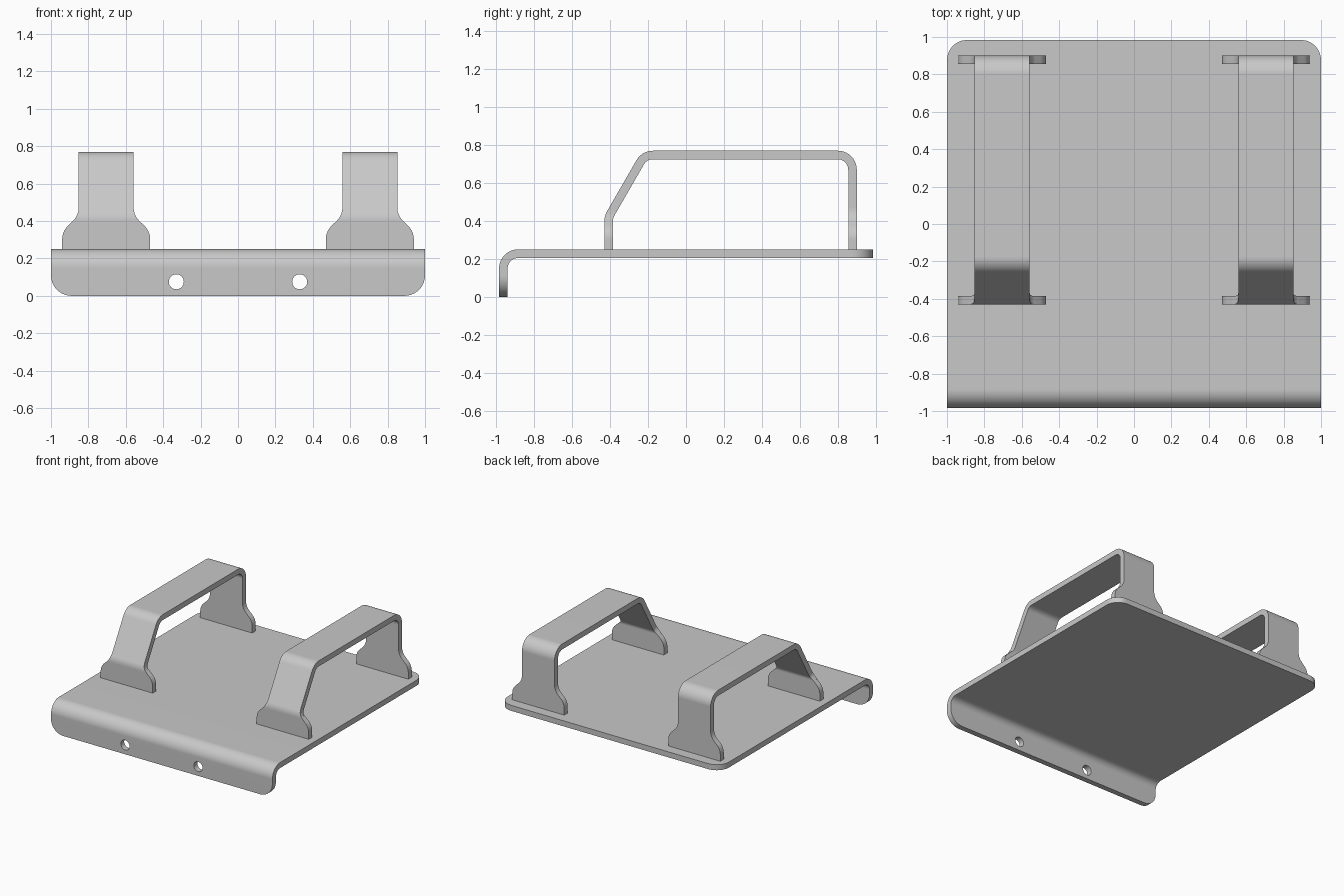
import bpy, bmesh
from math import radians, sqrt, sin, tan, cos, pi
from mathutils import Vector

THICK = 0.045

cube = bpy.data.objects.get("Cube")
if cube:
    bpy.data.objects.remove(cube, do_unlink=True)

grey = bpy.data.materials.new("light grey metal")
grey.use_nodes = True
colour = (0.58, 0.58, 0.58, 1)
grey.diffuse_color = colour
grey.node_tree.nodes["Principled BSDF"].inputs["Base Color"].default_value = colour


def fillet(points, radius, steps=10):
    """Round every inner corner of a 2D polyline."""
    pts = [Vector(p) for p in points]
    out = [pts[0]]
    for a, b, c in zip(pts, pts[1:], pts[2:]):
        u, v = (a - b).normalized(), (c - b).normalized()
        half = u.angle(v) / 2
        centre = b + (u + v).normalized() * (radius / sin(half))
        start = b + u * (radius / tan(half)) - centre
        end = b + v * (radius / tan(half)) - centre
        sweep = pi - 2 * half
        for i in range(steps + 1):
            t = i / steps
            out.append(centre + (start * sin((1 - t) * sweep) + end * sin(t * sweep)) / sin(sweep))
    return out + [pts[-1]]


def add_stations(path, axis, values):
    """Split path segments wherever a coordinate takes one of the values."""
    out = [path[0]]
    for a, b in zip(path, path[1:]):
        da = b[axis] - a[axis]
        if abs(da) > 1e-5:
            cuts = [(v - a[axis]) / da for v in values]
            out += [a.lerp(b, t) for t in sorted(cuts) if 0.001 < t < 0.999]
        out.append(b)
    return out


def bent_sheet(name, path, half_width, centre_x=0.0):
    """Sheet metal along a (y, z) outer path, with a width at each station."""
    bm = bmesh.new()
    rings = []
    for i, p in enumerate(path):
        before = (p - path[i - 1]).normalized() if i else None
        after = (path[i + 1] - p).normalized() if i + 1 < len(path) else None
        d0, d1 = before or after, after or before
        n0, n1 = Vector((d0.y, -d0.x)), Vector((d1.y, -d1.x))
        n = (n0 + n1).normalized()
        q = p + n * (THICK / n.dot(n0))
        w = half_width(p)
        rings.append([bm.verts.new((centre_x + s * w, k.x, k.y))
                      for s, k in ((-1, p), (1, p), (1, q), (-1, q))])
    for a, b in zip(rings, rings[1:]):
        for j in range(4):
            k = (j + 1) % 4
            bm.faces.new((a[j], a[k], b[k], b[j]))
    bm.faces.new(rings[0])
    bm.faces.new(rings[-1])
    bmesh.ops.recalc_face_normals(bm, faces=bm.faces)
    bmesh.ops.dissolve_limit(bm, angle_limit=radians(0.5), verts=bm.verts, edges=bm.edges)
    mesh = bpy.data.meshes.new(name)
    bm.to_mesh(mesh)
    bm.free()
    mesh.materials.append(grey)
    obj = bpy.data.objects.new(name, mesh)
    bpy.context.collection.objects.link(obj)
    return obj


def activate(obj):
    bpy.ops.object.select_all(action='DESELECT')
    obj.select_set(True)
    bpy.context.view_layer.objects.active = obj


def finish(obj):
    activate(obj)
    bpy.ops.object.shade_smooth_by_angle(angle=radians(30))
    mod = obj.modifiers.new("even shading", 'WEIGHTED_NORMAL')
    mod.keep_sharp = True


# Base plate with a folded front lip and four rounded corners
FRONT, BACK, TOP, CORNER = -0.985, 0.985, 0.25, 0.11
insets = [CORNER * (1 - cos(i * pi / 20)) for i in range(1, 11)]


def plate_width(p):
    d = min(p.y, BACK - p.x, CORNER)
    return 1 - CORNER + sqrt(max(0, CORNER ** 2 - (CORNER - d) ** 2))


path = fillet([(FRONT, 0), (FRONT, TOP), (BACK, TOP)], 0.1)
path = add_stations(path, 1, insets)
path = add_stations(path, 0, [BACK - d for d in insets])
plate = bent_sheet("base_plate", path, plate_width)

# Two screw holes through the lip
for x in (-0.33, 0.33):
    bpy.ops.mesh.primitive_cylinder_add(vertices=40, radius=0.04, depth=0.2,
                                        location=(x, FRONT + THICK / 2, 0.075),
                                        rotation=(pi / 2, 0, 0))
    cutter = bpy.context.object
    cutter.data.materials.append(grey)
    activate(plate)
    mod = plate.modifiers.new("screw hole", 'BOOLEAN')
    mod.operation = 'DIFFERENCE'
    mod.object = cutter
    bpy.ops.object.modifier_apply(modifier=mod.name)
    bpy.data.objects.remove(cutter, do_unlink=True)
finish(plate)

# Two bent strap handles with flared feet
flare = fillet([(0.235, TOP), (0.235, 0.345), (0.147, 0.43), (0.147, 0.6)], 0.1, 8)


def strap_width(p):
    for a, b in zip(flare, flare[1:]):
        if p.y <= b.y + 1e-6:
            t = (p.y - a.y) / max(b.y - a.y, 1e-6)
            return a.x + (b.x - a.x) * t
    return flare[-1].x


strap = fillet([(-0.43, TOP), (-0.43, 0.427), (-0.232, 0.77), (0.9, 0.77), (0.9, TOP)], 0.1)
strap = add_stations(strap, 1, [p.y for p in flare[1:-1]])
for name, x in (("left_handle", 0.705), ("right_handle", -0.705)):
    finish(bent_sheet(name, strap, strap_width, x))
